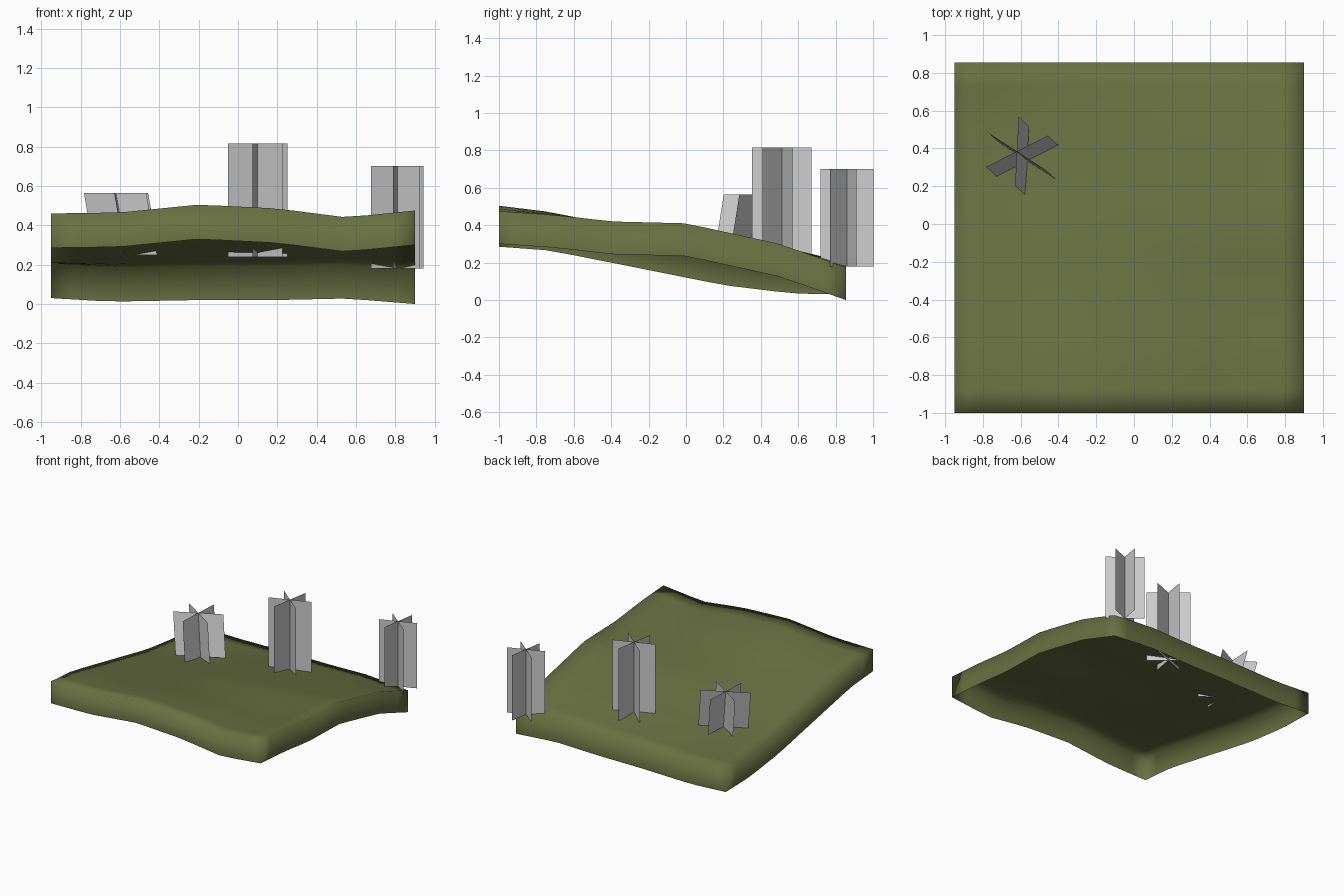
import bpy, bmesh, math
from mathutils import Vector

cube = bpy.data.objects.get("Cube")
if cube:
    bpy.data.objects.remove(cube)


def make_material(name, rgb):
    mat = bpy.data.materials.new(name)
    mat.use_nodes = True
    mat.diffuse_color = (*rgb, 1)
    bsdf = next(n for n in mat.node_tree.nodes if n.type == 'BSDF_PRINCIPLED')
    bsdf.inputs["Base Color"].default_value = (*rgb, 1)
    return mat


def finish(name, bm, mat):
    mesh = bpy.data.meshes.new(name)
    bm.to_mesh(mesh)
    bm.free()
    mesh.materials.append(mat)
    obj = bpy.data.objects.new(name, mesh)
    bpy.context.collection.objects.link(obj)
    return obj


def sample(profile, t):
    """Piecewise linear height along one border."""
    for (a, za), (b, zb) in zip(profile, profile[1:]):
        if t <= b:
            return za + (zb - za) * (t - a) / (b - a)
    return profile[-1][1]


olive = make_material("olive grass", (0.141, 0.165, 0.055))
grey = make_material("pale grey", (0.6, 0.6, 0.6))

# Ground: heights along the four borders, blended across the patch
X0, X1, Y0, Y1 = -0.95, 0.9, -1.0, 0.855
SKIRT = 0.175
N = 15
front = [(X0, .46), (-.6, .465), (-.2, .505), (.2, .485), (.55, .44), (X1, .475)]
back = [(X0, .205), (-.65, .187), (-.2, .195), (.2, .195), (.55, .203), (X1, .175)]
right = [(Y0, .46), (-.73, .44), (-.4, .375), (.2, .255), (.57, .21), (Y1, .205)]
left = [(Y0, .475), (-.7, .455), (-.4, .42), (0, .41), (.5, .3), (Y1, .175)]


def ground_height(u, v):
    x, y = X0 + (X1 - X0) * u, Y0 + (Y1 - Y0) * v
    across = (1 - u) * sample(right, y) + u * sample(left, y)
    along = (1 - v) * sample(front, x) + v * sample(back, x)
    corners = ((1 - v) * ((1 - u) * front[0][1] + u * front[-1][1])
               + v * ((1 - u) * back[0][1] + u * back[-1][1]))
    dip = 0.02 * math.sin(math.pi * u) * math.sin(math.pi * v)
    return Vector((x, y, across + along - corners - dip))


bm = bmesh.new()
grid = [[bm.verts.new(ground_height(i / N, j / N)) for i in range(N + 1)]
        for j in range(N + 1)]
for j in range(N):
    for i in range(N):
        bm.faces.new((grid[j][i], grid[j][i + 1], grid[j + 1][i + 1], grid[j + 1][i]))

# Skirt hanging from the border, open underneath
rim = [e for e in bm.edges if e.is_boundary]
skirt = bmesh.ops.extrude_edge_only(bm, edges=rim)
lower = [g for g in skirt["geom"] if isinstance(g, bmesh.types.BMVert)]
bmesh.ops.translate(bm, verts=lower, vec=(0, 0, -SKIRT))
bmesh.ops.recalc_face_normals(bm, faces=bm.faces)
bm.normal_update()
if grid[N // 2][N // 2].normal.z < 0:
    bmesh.ops.reverse_faces(bm, faces=bm.faces)
ground = finish("ground", bm, olive)
for poly in ground.data.polygons:
    poly.use_smooth = True


# Plants: three upright planes crossing on one axis
def plant(name, base, top, half_width, turn):
    bm = bmesh.new()
    base, top = Vector(base), Vector(top)
    for k in range(3):
        a = math.radians(turn + 60 * k)
        side = Vector((math.cos(a), math.sin(a), 0)) * half_width
        bm.faces.new([bm.verts.new(p) for p in
                      (base - side, base + side, top + side, top - side)])
    finish(name, bm, grey)


plant("tall_plant", (.1, .512, .24), (.1, .512, .815), .162, 20.5)
plant("corner_plant", (.81, .86, .18), (.81, .86, .70), .143, 21)
plant("leaning_plant", (-.565, .335, .25), (-.62, .385, .565), .183, 27)
